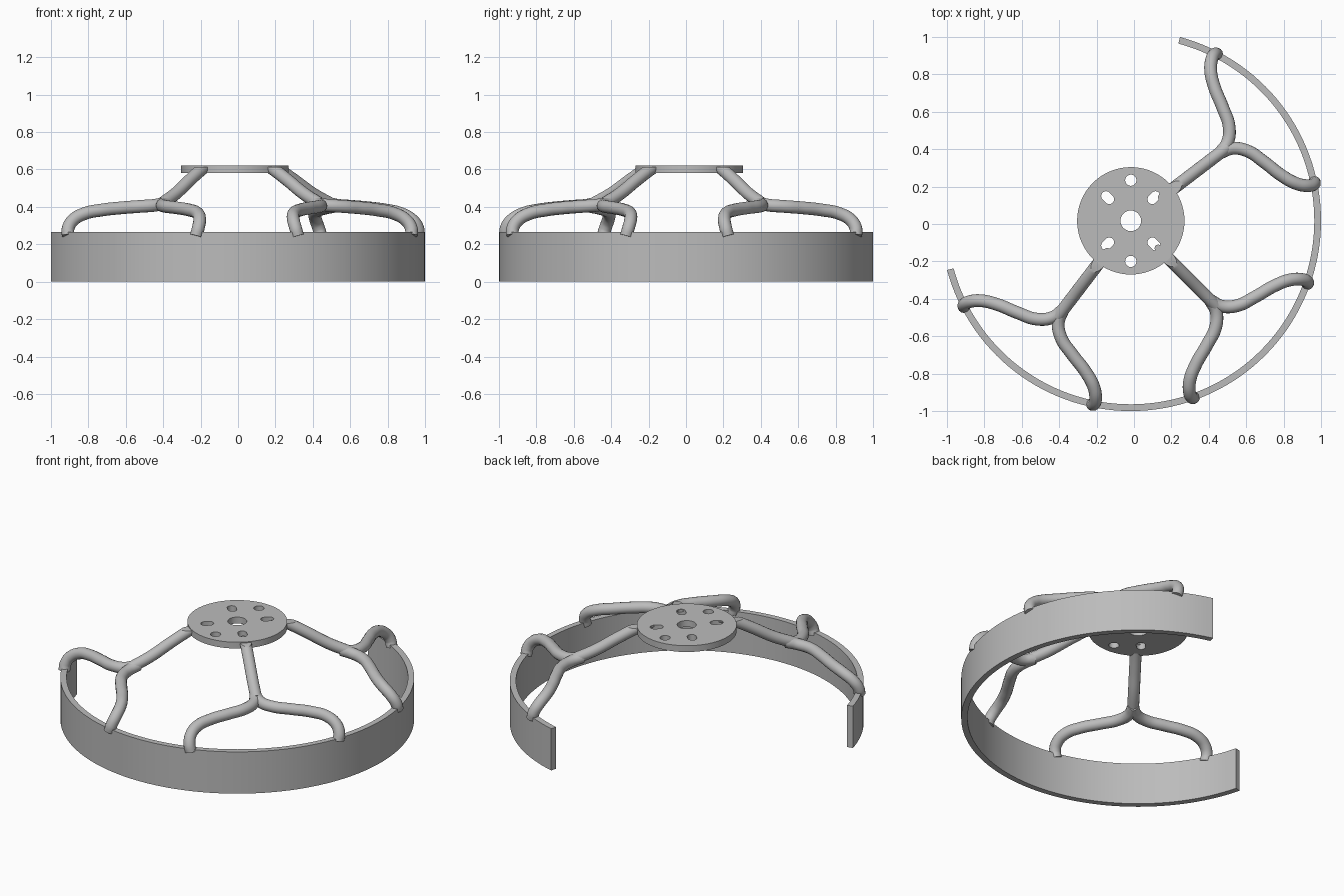
import bpy, bmesh
from math import radians, cos, sin, pi
from mathutils import Vector, Matrix

if "Cube" in bpy.data.objects:
    bpy.data.objects.remove(bpy.data.objects["Cube"], do_unlink=True)

CENTRE = Vector((-0.017, 0.017, 0))
RING_R, RING_T, RING_H = 1.017, 0.036, 0.265
TUBE_R = 0.034
HUB_R, HUB_TOP, HUB_T = 0.287, 0.62, 0.04

grey = bpy.data.materials.new("satin_grey")
grey.use_nodes = True
grey.diffuse_color = (0.5, 0.5, 0.5, 1)
grey.node_tree.nodes["Principled BSDF"].inputs["Base Color"].default_value = (0.5, 0.5, 0.5, 1)


def activate(obj):
    bpy.ops.object.select_all(action='DESELECT')
    obj.select_set(True)
    bpy.context.view_layer.objects.active = obj


def link(name, data):
    obj = bpy.data.objects.new(name, data)
    bpy.context.collection.objects.link(obj)
    obj.data.materials.append(grey)
    obj.location = CENTRE
    return obj


def smooth(obj):
    activate(obj)
    bpy.ops.object.shade_smooth_by_angle(angle=radians(35))


def to_mesh(obj):
    activate(obj)
    bpy.ops.object.convert(target='MESH')
    return bpy.context.view_layer.objects.active


# Open rim: a rectangular section spun through 240 degrees
def build_rim():
    bm = bmesh.new()
    start = Matrix.Rotation(radians(-165), 3, 'Z')
    section = [(RING_R - RING_T, 0), (RING_R, 0), (RING_R, RING_H), (RING_R - RING_T, RING_H)]
    face = bm.faces.new([bm.verts.new(start @ Vector((r, 0, z))) for r, z in section])
    bmesh.ops.spin(bm, geom=[face] + face.edges[:] + face.verts[:], axis=(0, 0, 1),
                   cent=(0, 0, 0), angle=radians(240), steps=96, use_duplicate=False)
    # Close the starting end if the spin has consumed its face
    open_edges = [e for e in bm.edges if e.is_boundary]
    if open_edges:
        bmesh.ops.holes_fill(bm, edges=open_edges)
    bmesh.ops.recalc_face_normals(bm, faces=bm.faces)
    mesh = bpy.data.meshes.new("rim")
    bm.to_mesh(mesh)
    bm.free()
    smooth(link("rim", mesh))


# Hub plate: filled outline with a bore, two round holes and four radial slots
def add_outline(curve, points):
    spline = curve.splines.new('POLY')
    spline.points.add(len(points) - 1)
    for p, (x, y) in zip(spline.points, points):
        p.co = (x, y, 0, 1)
    spline.use_cyclic_u = True


def slot(angle, dist, radius, stretch=0.0, n=32):
    pts = []
    for i in range(n):
        a = 2 * pi * (i + 0.5) / n
        x = dist + radius * cos(a) + (stretch if cos(a) > 0 else -stretch)
        y = radius * sin(a)
        pts.append((x * cos(angle) - y * sin(angle), x * sin(angle) + y * cos(angle)))
    return pts


def build_hub():
    curve = bpy.data.curves.new("hub_plate", 'CURVE')
    curve.dimensions = '2D'
    curve.fill_mode = 'BOTH'
    curve.extrude = HUB_T / 2
    add_outline(curve, slot(0, 0, HUB_R, n=96))
    add_outline(curve, slot(0, 0, 0.055, n=48))
    for a in (90, 270):
        add_outline(curve, slot(radians(a), 0.217, 0.03))
    for a in (45, 135, 225, 315):
        add_outline(curve, slot(radians(a), 0.175, 0.026, 0.012))
    hub = link("hub_plate", curve)
    hub.location.z = HUB_TOP - HUB_T / 2
    smooth(to_mesh(hub))


# Forked spoke: one stem and two mirrored branches, as (radial, sideways, height)
STEM = [(0.20, 0, 0.645), (0.29, 0, 0.602), (0.40, 0, 0.542), (0.52, 0, 0.472), (0.64, 0, 0.418)]
BRANCH = [(0.60, 0, 0.425), (0.665, 0.02, 0.41), (0.722, 0.08, 0.403), (0.758, 0.184, 0.395),
          (0.788, 0.295, 0.383), (0.825, 0.378, 0.365), (0.868, 0.425, 0.33),
          (0.897, 0.437, 0.285), (0.906, 0.43, 0.245)]


def add_path(curve, points):
    spline = curve.splines.new('BEZIER')
    spline.bezier_points.add(len(points) - 1)
    for bp, co in zip(spline.bezier_points, points):
        bp.co = co
        bp.handle_left_type = bp.handle_right_type = 'AUTO'


def build_spoke(name, angle):
    curve = bpy.data.curves.new(name, 'CURVE')
    curve.dimensions = '3D'
    curve.bevel_depth = TUBE_R
    curve.bevel_resolution = 6
    curve.resolution_u = 8
    curve.use_fill_caps = True
    add_path(curve, STEM)
    for side in (1, -1):
        add_path(curve, [(r, side * t, z) for r, t, z in BRANCH])
    obj = to_mesh(link(name, curve))
    # Trim the stem level with the hub plate
    bm = bmesh.new()
    bm.from_mesh(obj.data)
    bmesh.ops.remove_doubles(bm, verts=bm.verts, dist=0.0001)
    cut = bmesh.ops.bisect_plane(bm, geom=bm.verts[:] + bm.edges[:] + bm.faces[:],
                                 plane_co=(0, 0, HUB_TOP - 0.006), plane_no=(0, 0, 1), clear_outer=True)
    rim_edges = [e for e in cut["geom_cut"] if isinstance(e, bmesh.types.BMEdge)]
    bmesh.ops.holes_fill(bm, edges=rim_edges)
    bmesh.ops.recalc_face_normals(bm, faces=bm.faces)
    bm.to_mesh(obj.data)
    bm.free()
    obj.rotation_euler.z = radians(angle)
    smooth(obj)


build_rim()
build_hub()
for name, angle in (("back_spoke", 37.3), ("middle_spoke", -45), ("front_spoke", -127.3)):
    build_spoke(name, angle)
